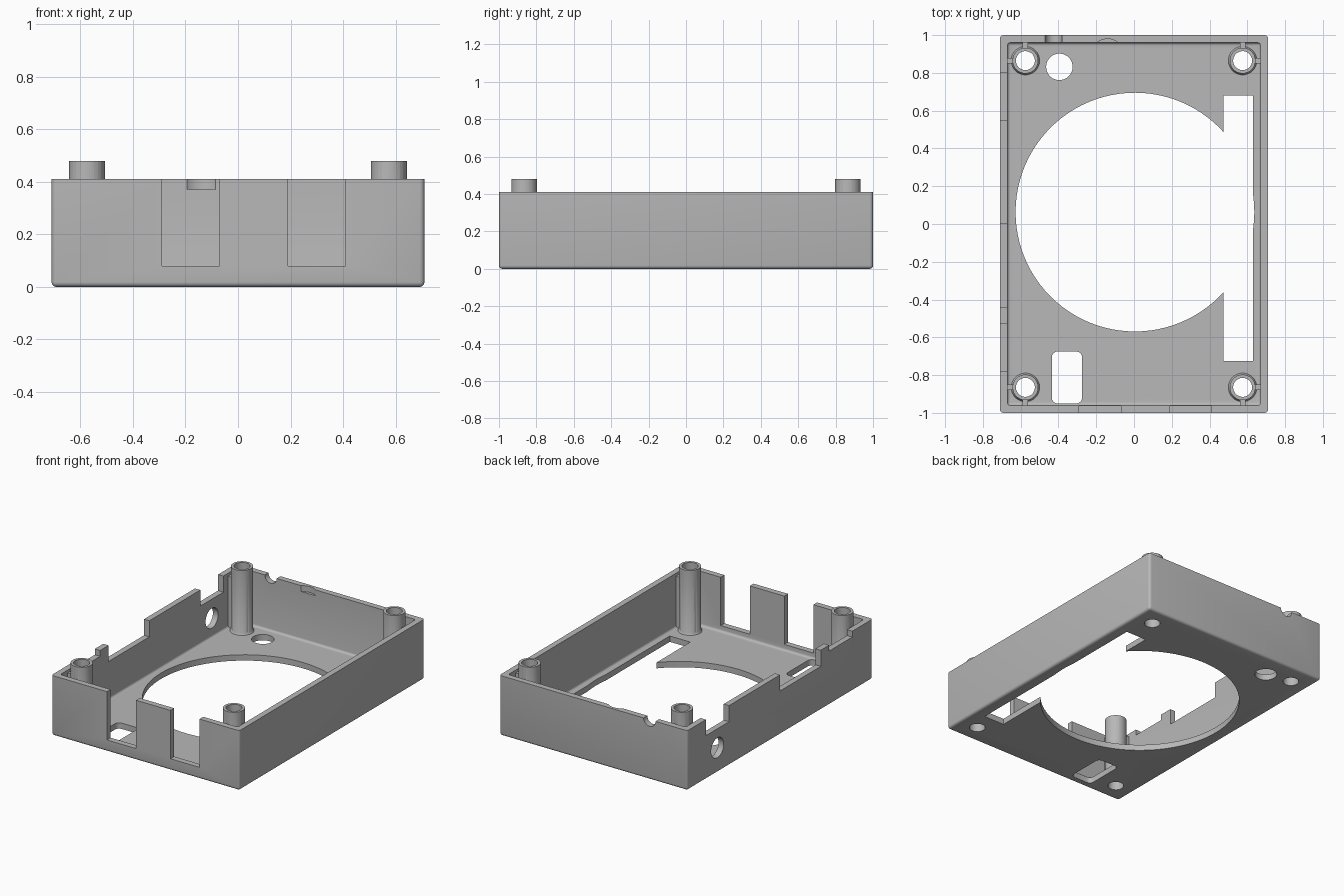
import bpy, bmesh
from math import pi, radians
from mathutils import Matrix, Vector

cube = bpy.data.objects.get("Cube")
if cube:
    bpy.data.objects.remove(cube, do_unlink=True)

grey = bpy.data.materials.new("light grey plastic")
grey.use_nodes = True
COLOUR = (0.48, 0.48, 0.48, 1)
grey.diffuse_color = COLOUR
grey.node_tree.nodes["Principled BSDF"].inputs["Base Color"].default_value = COLOUR


def finish(name, bm):
    mesh = bpy.data.meshes.new(name)
    bm.to_mesh(mesh)
    bm.free()
    mesh.materials.append(grey)
    obj = bpy.data.objects.new(name, mesh)
    bpy.context.collection.objects.link(obj)
    return obj


def box(name, x, y, z, radius=0, rounded=None):
    """Box from three (low, high) ranges; 'rounded' picks edges by their two ends."""
    bm = bmesh.new()
    bmesh.ops.create_cube(bm, size=1)
    size = [b - a for a, b in (x, y, z)]
    mid = [(a + b) / 2 for a, b in (x, y, z)]
    for v in bm.verts:
        v.co = Vector(c * s + m for c, s, m in zip(v.co, size, mid))
    if radius:
        edges = [e for e in bm.edges if rounded(e.verts[0].co, e.verts[1].co)]
        bmesh.ops.bevel(bm, geom=edges, offset=radius, segments=4,
                        affect='EDGES', profile=0.5)
    return finish(name, bm)


def cylinder(name, centre, r1, depth, axis='Z', r2=None, sides=48):
    bm = bmesh.new()
    turn = {'X': Matrix.Rotation(pi / 2, 4, 'Y'),
            'Y': Matrix.Rotation(pi / 2, 4, 'X'), 'Z': Matrix()}[axis]
    bmesh.ops.create_cone(bm, cap_ends=True, segments=sides, radius1=r1,
                          radius2=r1 if r2 is None else r2, depth=depth,
                          matrix=Matrix.Translation(centre) @ turn)
    return finish(name, bm)


def combine(target, tool, operation):
    mod = target.modifiers.new("combine", 'BOOLEAN')
    mod.operation, mod.solver, mod.object = operation, 'EXACT', tool
    bpy.context.view_layer.objects.active = target
    bpy.ops.object.modifier_apply(modifier=mod.name)
    bpy.data.objects.remove(tool, do_unlink=True)


def cut(tool):
    combine(case, tool, 'DIFFERENCE')


def add(tool):
    combine(case, tool, 'UNION')


def bottom_or_upright(a, b):
    return min(a.z, b.z) < 0.05


def upright(a, b):
    return abs(a.z - b.z) > 0.01


# Open tray with softened lower and corner edges
W, L, H, T = 0.71, 1.0, 0.41, 0.04
IX, IY = W - T, L - T
case = box("case_shell", (-W, W), (-L, L), (0, H), 0.018, bottom_or_upright)
cut(box("cavity", (-IX, IX), (-IY, IY), (T, 0.6), 0.015, bottom_or_upright))

# Screw posts with flared feet and webs to both walls
PX, PY = 0.575, 0.865
corners = [(sx, sy) for sx in (-1, 1) for sy in (-1, 1)]
for sx, sy in corners:
    x, y = sx * PX, sy * PY
    add(box("side_web", sorted((x, sx * (IX + 0.02))), (y - 0.015, y + 0.015), (0.02, 0.39)))
    add(box("end_web", (x - 0.015, x + 0.015), sorted((y, sy * (IY + 0.02))), (0.02, 0.39)))
    add(cylinder("post", (x, y, 0.25), 0.068, 0.46))
    add(cylinder("post_foot", (x, y, 0.04), 0.084, 0.03, r2=0.067))
for sx, sy in corners:
    cut(cylinder("post_bore", (sx * PX, sy * PY, 0.25), 0.05, 0.8))

# Floor openings
cut(cylinder("round_opening", (0.005, 0.063, 0), 0.632, 0.15, sides=96))
cut(box("long_slot", (0.475, 0.63), (-0.725, 0.68), (-0.1, 0.1)))
cut(cylinder("cable_hole", (-0.395, 0.832, 0), 0.07, 0.15))
cut(box("card_window", (-0.435, -0.275), (-0.95, -0.675), (-0.1, 0.1), 0.03, upright))

# Front wall openings
for x in ((-0.29, -0.07), (0.19, 0.41)):
    cut(box("front_notch", x, (-L - 0.1, -IY + 0.01), (0.08, 0.6)))

# Stepped rim of the wall at -x: y range and notch floor
for y, floor in (((0.55, 0.80), 0.30), ((-0.44, 0.0), 0.30), ((-0.78, -0.53), 0.37)):
    cut(box("side_notch", (-W - 0.1, -IX + 0.005), y, (floor, 0.6)))
cut(cylinder("side_hole", (-W, 0.675, 0.17), 0.068, 0.2, axis='X'))

# Rear wall groove and shallow inner recess
cut(cylinder("rear_groove", (-0.425, 0.98, H), 0.045, 0.1, axis='Y'))
cut(cylinder("rear_recess", (-0.14, 0.894, 0.47), 0.086, 0.2))

# Smooth curved surfaces, keep edges crisp
bpy.ops.object.select_all(action='DESELECT')
case.select_set(True)
bpy.context.view_layer.objects.active = case
bpy.ops.object.shade_smooth_by_angle(angle=radians(30))
